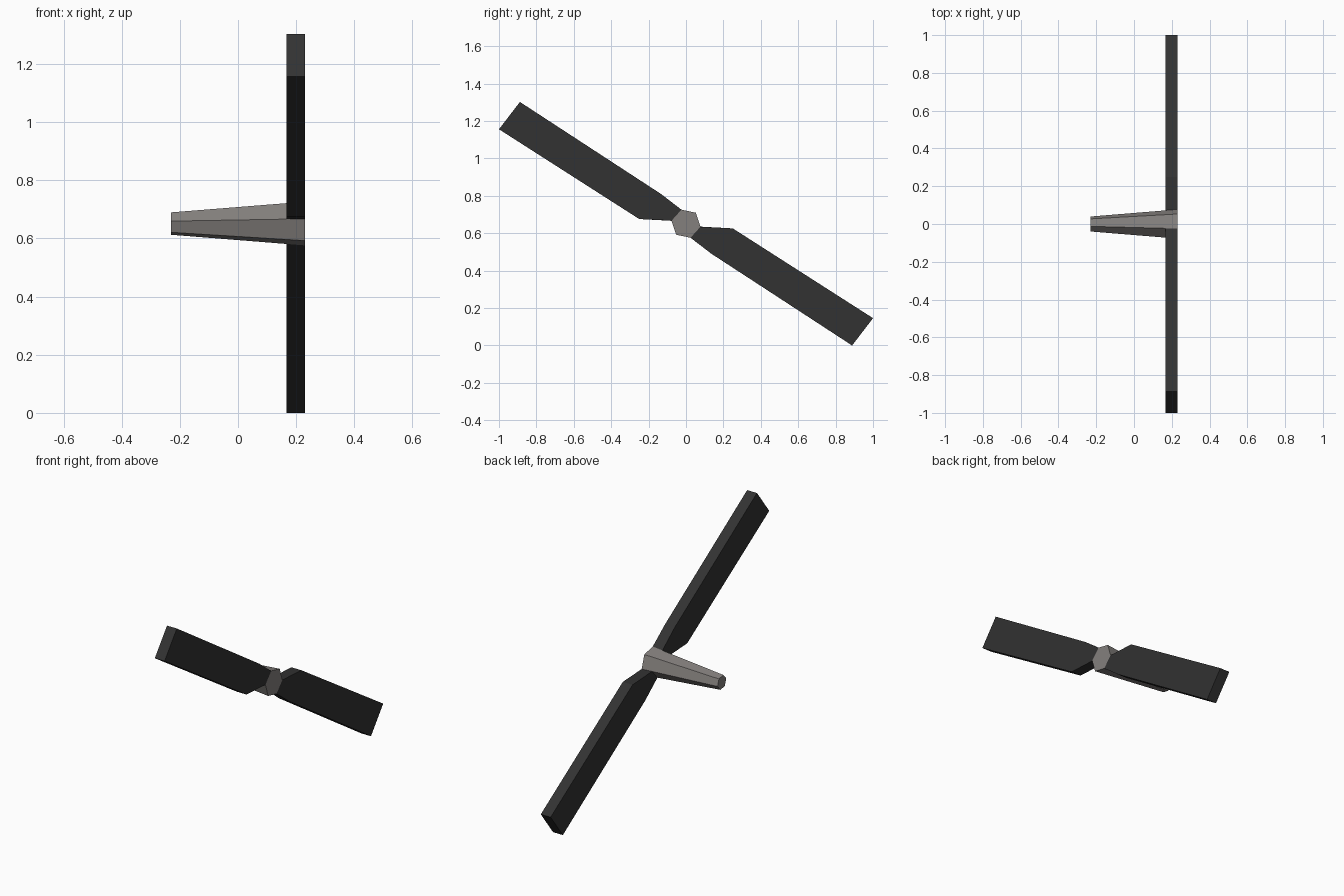
import bpy, bmesh, math

if "Cube" in bpy.data.objects:
    bpy.data.objects.remove(bpy.data.objects["Cube"])

CZ = 0.651                # height of the spin axis
X_BACK, X_ROOT, X_FRONT = -0.23, 0.167, 0.23
R_BACK, R_FRONT = 0.0405, 0.079


def material(name, rgb):
    m = bpy.data.materials.new(name)
    m.diffuse_color = (*rgb, 1)
    m.use_nodes = True
    m.node_tree.nodes["Principled BSDF"].inputs["Base Color"].default_value = m.diffuse_color
    return m


def loft(name, mat, ring_a, ring_b):
    """Closed solid between two matching rings of points."""
    bm = bmesh.new()
    a = [bm.verts.new(p) for p in ring_a]
    b = [bm.verts.new(p) for p in ring_b]
    n = len(a)
    bm.faces.new(a)
    bm.faces.new(b)
    for i in range(n):
        j = (i + 1) % n
        bm.faces.new((a[i], a[j], b[j], b[i]))
    bmesh.ops.recalc_face_normals(bm, faces=bm.faces)
    mesh = bpy.data.meshes.new(name)
    bm.to_mesh(mesh)
    bm.free()
    mesh.materials.append(mat)
    ob = bpy.data.objects.new(name, mesh)
    bpy.context.collection.objects.link(ob)
    return ob


def hexagon(x, r):
    angles = [math.radians(-12 + 60 * k) for k in range(6)]
    return [(x, r * math.cos(t), CZ + r * math.sin(t)) for t in angles]


hub_grey = material("warm_grey", (0.23, 0.215, 0.205))
blade_black = material("charcoal", (0.032, 0.032, 0.032))

# Tapered six-sided shaft
loft("hub_shaft", hub_grey, hexagon(X_BACK, R_BACK), hexagon(X_FRONT, R_FRONT))

# Blade outline (y, z from the axis); first and last points lie on hub corners
root = [(R_FRONT * math.cos(math.radians(t)), R_FRONT * math.sin(math.radians(t)))
        for t in (-12, -72)]
outline = [root[0], (0.25, -0.025), (1.0, -0.505),
           (0.888, -0.651), (0.135, -0.16), root[1]]
# Rear root corners follow the taper of the shaft
r_root = R_BACK + (R_FRONT - R_BACK) * (X_ROOT - X_BACK) / (X_FRONT - X_BACK)
k = r_root / R_FRONT

for name, s in (("lower_blade", 1), ("upper_blade", -1)):
    front = [(X_FRONT, s * y, CZ + s * z) for y, z in outline]
    rear = [(X_ROOT, s * y * f, CZ + s * z * f)
            for (y, z), f in zip(outline, (k, 1, 1, 1, 1, k))]
    loft(name, blade_black, rear, front)
